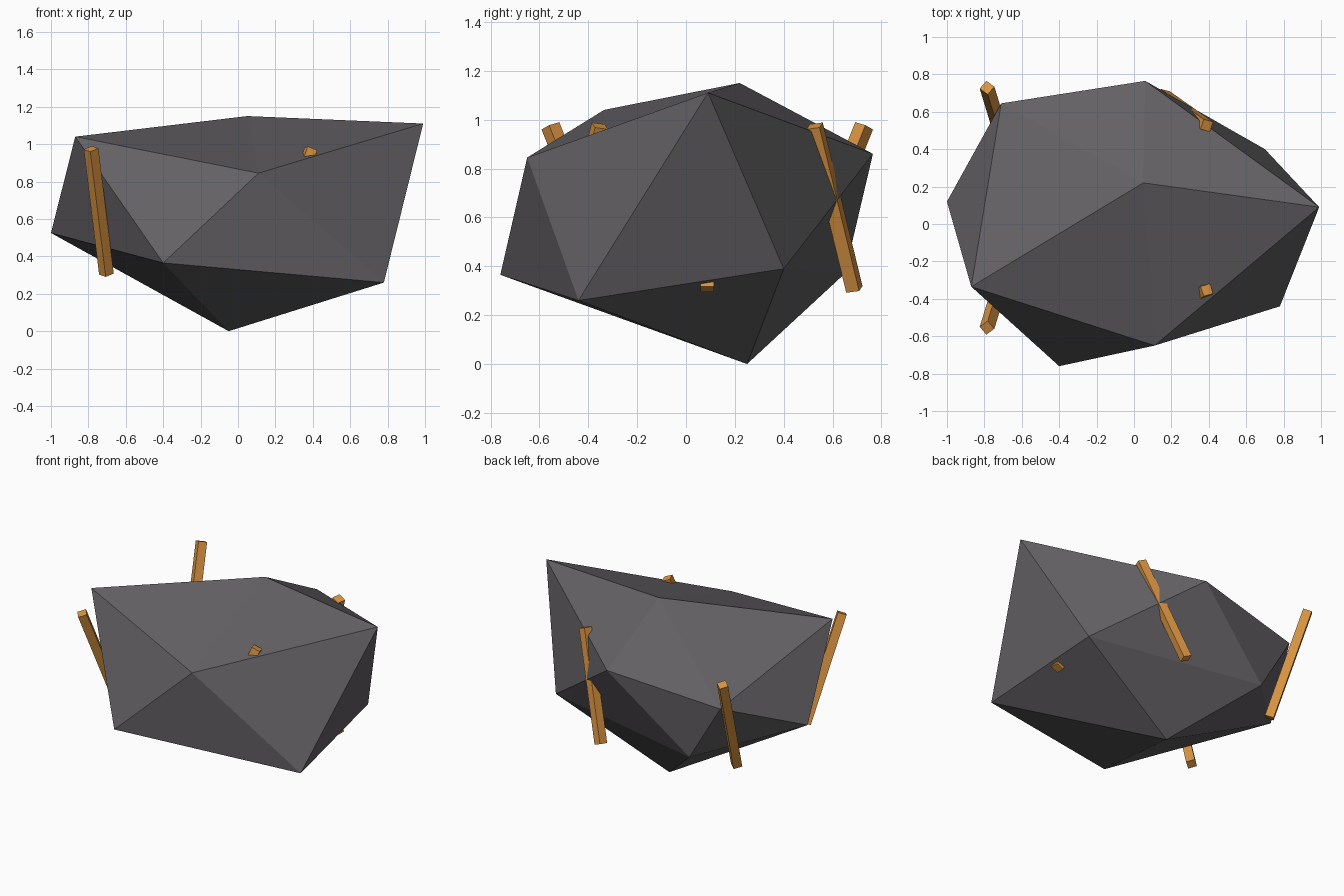
import bpy
from math import sin, cos, pi

cube = bpy.data.objects.get("Cube")
if cube:
    bpy.data.objects.remove(cube, do_unlink=True)


def material(name, rgb):
    mat = bpy.data.materials.new(name)
    mat.use_nodes = True
    color = (*rgb, 1)
    mat.diffuse_color = color
    mat.node_tree.nodes["Principled BSDF"].inputs["Base Color"].default_value = color
    return mat


stone = material("dark stone", (0.125, 0.117, 0.125))
wood = material("orange wood", (0.70, 0.30, 0.055))

# Boulder: a distorted icosahedron made of two five-point rings and two poles
top = (0.05, 0.22, 1.15)
bottom = (-0.05, 0.25, 0.0)
lower = [(0.78, -0.44, 0.26), (-0.40, -0.76, 0.365), (-1.0, 0.12, 0.525),
         (-0.48, 0.65, 0.37), (0.70, 0.40, 0.39)]
upper = [(0.11, -0.65, 0.845), (-0.87, -0.335, 1.04), (-0.71, 0.645, 0.757),
         (0.06, 0.765, 0.86), (0.99, 0.09, 1.11)]
verts = lower + upper + [bottom, top]
low_pole, high_pole = len(verts) - 2, len(verts) - 1
n = len(lower)
faces = []
for i in range(n):
    j = (i + 1) % n
    faces += [(i, low_pole, j), (i, n + i, j),
              (n + i, n + j, j), (n + i, high_pole, n + j)]
faces = [tuple(reversed(f)) for f in faces]
mesh = bpy.data.meshes.new("boulder")
mesh.from_pydata(verts, [], faces)
mesh.materials.append(stone)
boulder = bpy.data.objects.new("boulder", mesh)
bpy.context.collection.objects.link(boulder)

# Make the boulder faces point outwards
import bmesh
bm = bmesh.new()
bm.from_mesh(mesh)
bmesh.ops.recalc_face_normals(bm, faces=bm.faces)
bm.to_mesh(mesh)
bm.free()

# Slanted square stakes, placed in a ring through the boulder
tilt, length, width = 0.4, 0.726, 0.056
for i in range(5):
    a = i * 2 * pi / 5
    foot_x, foot_y = -0.078 + 0.77 * cos(a), 0.087 + 0.635 * sin(a)
    lean = sin(tilt) * length / 2
    centre = (foot_x - lean * cos(2 * a), foot_y - lean * sin(2 * a), 0.64)
    bpy.ops.mesh.primitive_cube_add(
        size=1, location=centre,
        rotation=(tilt * sin(a), -tilt * cos(a), a))
    stake = bpy.context.object
    stake.name = f"stake_{i + 1}"
    stake.scale = (width, width, length)
    stake.data.materials.append(wood)
